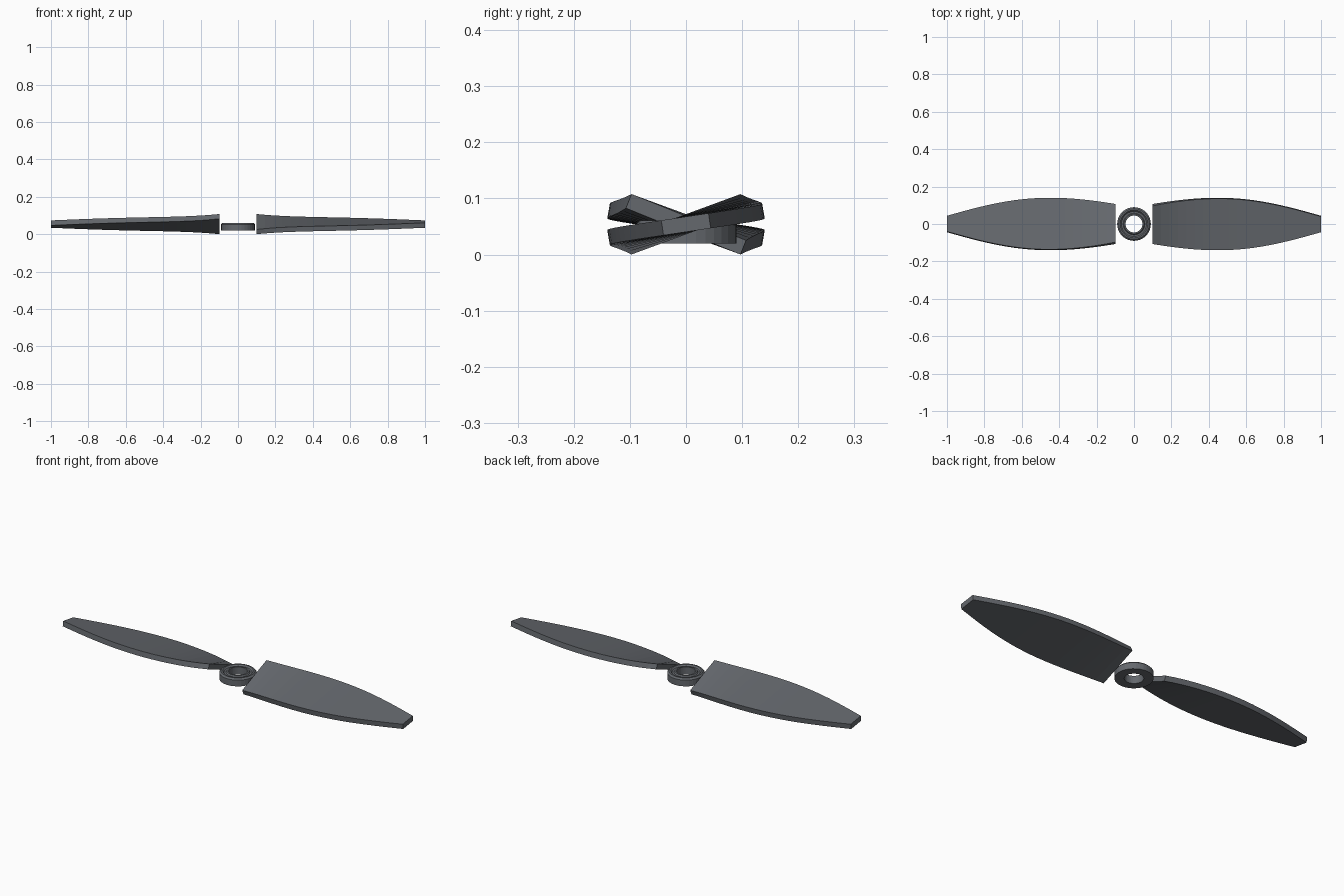
import bpy, bmesh
from math import sin, cos, pi, radians, exp

if "Cube" in bpy.data.objects:
    bpy.data.objects.remove(bpy.data.objects["Cube"])

ZC = 0.054      # height of the blade axis
HALF_T = 0.0135  # half blade thickness

mat = bpy.data.materials.new("dark_grey")
mat.diffuse_color = (0.13, 0.14, 0.155, 1)
mat.use_nodes = True
mat.node_tree.nodes["Principled BSDF"].inputs["Base Color"].default_value = mat.diffuse_color


def finish(bm, name):
    bmesh.ops.recalc_face_normals(bm, faces=bm.faces)
    me = bpy.data.meshes.new(name)
    bm.to_mesh(me)
    bm.free()
    me.materials.append(mat)
    ob = bpy.data.objects.new(name, me)
    bpy.context.collection.objects.link(ob)
    return ob


def bridge(bm, a, b):
    n = len(a)
    for i in range(n):
        bm.faces.new((a[i], a[(i + 1) % n], b[(i + 1) % n], b[i]))


# Twisted blade: rectangular sections lofted from root to tip
def blade(name, side, steps=20):
    bm = bmesh.new()
    rings = []
    for i in range(steps + 1):
        u = i / steps
        x = 0.1 + 0.9 * u
        half = 0.11 - 0.0675 * u + 0.06 * sin(pi * u)
        ang = radians(8.5 + 13.5 * exp(-(x - 0.1) / 0.15))
        ring = []
        for p, q in ((-1, -1), (1, -1), (1, 1), (-1, 1)):
            c, t = p * half, q * HALF_T
            y = c * cos(ang) - t * sin(ang)
            z = c * sin(ang) + t * cos(ang)
            ring.append(bm.verts.new((side * x, side * y, ZC + z)))
        rings.append(ring)
    for a, b in zip(rings, rings[1:]):
        bridge(bm, a, b)
    bm.faces.new(rings[0])
    bm.faces.new(rings[-1])
    return finish(bm, name)


blade("right_blade", 1)
blade("left_blade", -1)

# Hub: ring with chamfered rim and a shallow groove on top
profile = [(0.045, 0.02), (0.09, 0.02), (0.09, 0.053), (0.082, 0.061),
           (0.074, 0.061), (0.067, 0.054), (0.058, 0.054), (0.053, 0.06),
           (0.045, 0.06)]
bm = bmesh.new()
SEG = 32
rings = [[bm.verts.new((r * cos(2 * pi * k / SEG), r * sin(2 * pi * k / SEG), z))
          for r, z in profile] for k in range(SEG)]
for k in range(SEG):
    bridge(bm, rings[k], rings[(k + 1) % SEG])
finish(bm, "hub_ring")
